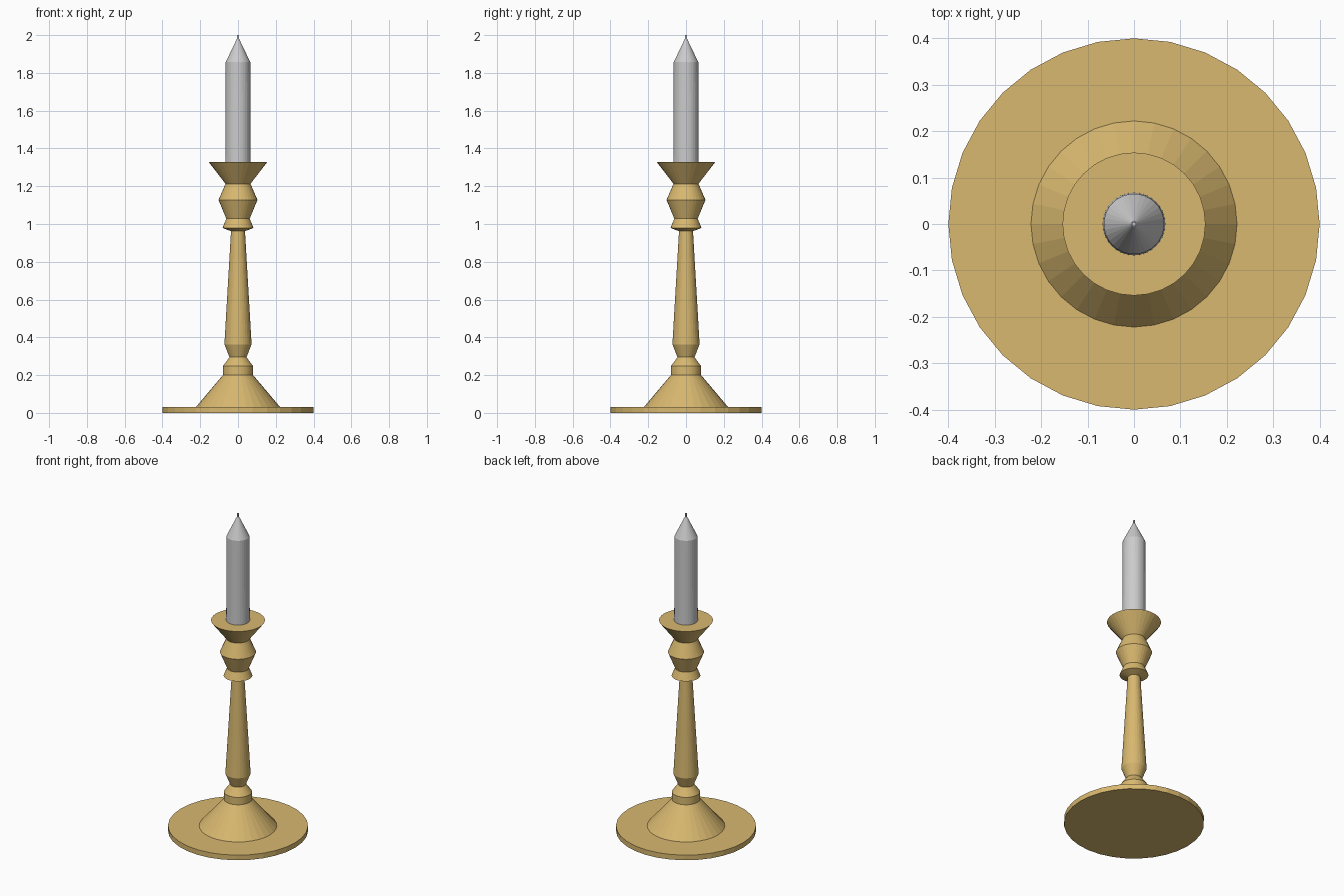
import bpy
import bmesh
from math import cos, sin, pi

if "Cube" in bpy.data.objects:
    bpy.data.objects.remove(bpy.data.objects["Cube"])

SIDES = 32

brass = bpy.data.materials.new("brass")
brass.diffuse_color = (0.69, 0.48, 0.16, 1)
brass.use_nodes = True
brass.node_tree.nodes["Principled BSDF"].inputs["Base Color"].default_value = brass.diffuse_color


def lathe(name, profile, material=None, sides=SIDES, turn=0.0):
    """Spin (radius, z) points around z into a closed, flat-faced solid."""
    bm = bmesh.new()
    rings = []
    for r, z in profile:
        angles = [2 * pi * i / sides + turn for i in range(sides)]
        rings.append([bm.verts.new((r * cos(a), r * sin(a), z)) for a in angles])
    for low, high in zip(rings, rings[1:]):
        for i in range(sides):
            j = (i + 1) % sides
            bm.faces.new((low[i], low[j], high[j], high[i]))
    bm.faces.new(rings[0][::-1])
    bm.faces.new(rings[-1])
    mesh = bpy.data.meshes.new(name)
    bm.to_mesh(mesh)
    bm.free()
    obj = bpy.data.objects.new(name, mesh)
    bpy.context.collection.objects.link(obj)
    if material:
        mesh.materials.append(material)
    return obj


# Turned brass holder: base plate, cone, collar, stem, knop and cup
lathe("candlestick", [
    (0.40, 0.0), (0.40, 0.032),
    (0.222, 0.032), (0.08, 0.20),
    (0.08, 0.247), (0.045, 0.295),
    (0.072, 0.363), (0.037, 0.962),
    (0.082, 0.979), (0.062, 1.028),
    (0.103, 1.128), (0.066, 1.213),
    (0.154, 1.327),
], brass)

# Slightly tapered candle with a pointed top
lathe("candle", [(0.0675, 1.327), (0.065, 1.857), (0.006, 1.98)])

# Square wick
lathe("wick", [(0.006, 1.975), (0.006, 2.0)], sides=4, turn=pi / 4)
